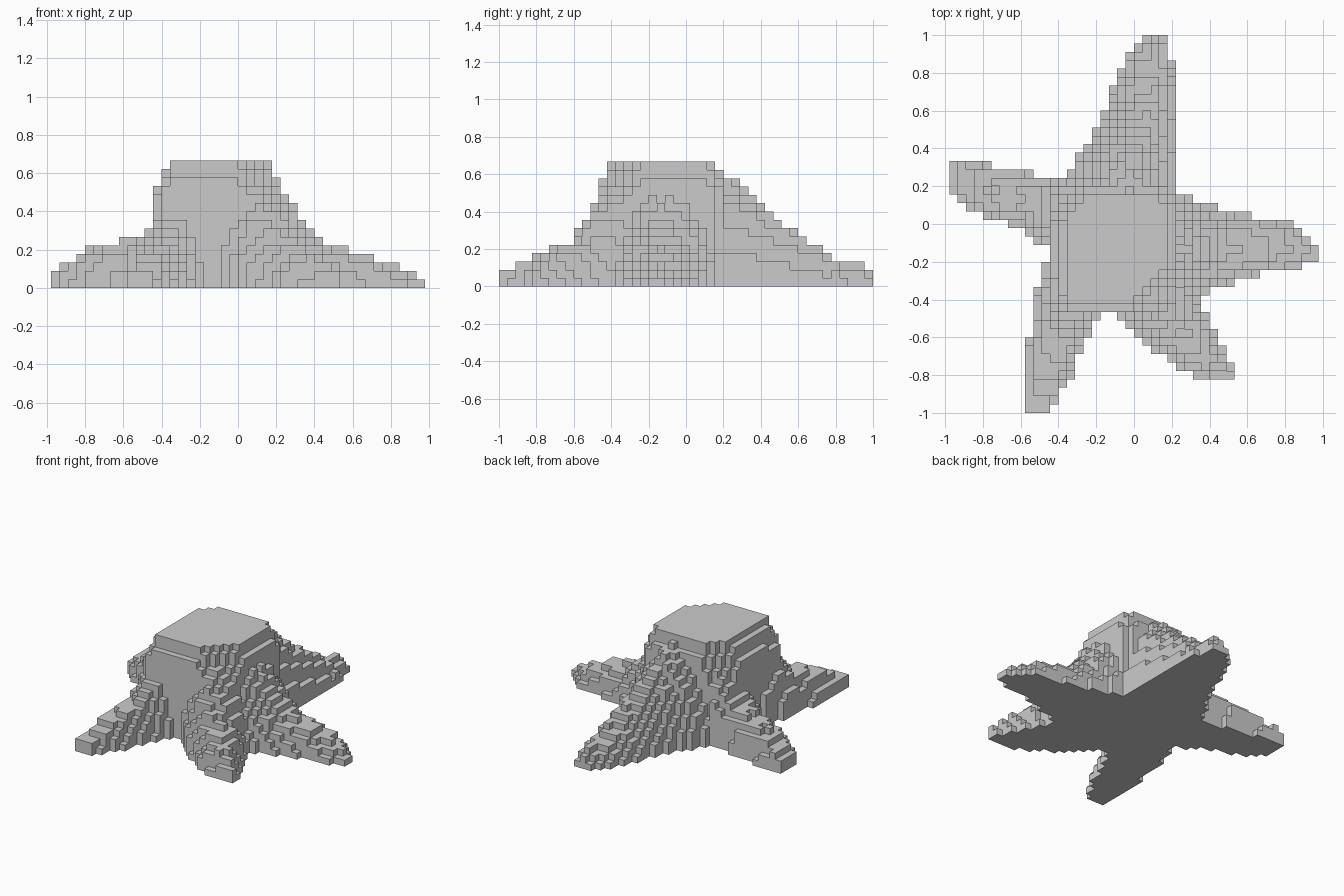
import bpy
import bmesh
import math
import random

default_cube = bpy.data.objects.get("Cube")
if default_cube:
    bpy.data.objects.remove(default_cube, do_unlink=True)

random.seed(4)
VOXEL = 2 / 45
COLUMNS, ROWS, LAYERS = 44, 45, 15

# Each root: direction in degrees, ridge position across, roundness,
# and stations of (distance along, right edge, left edge, ridge height)
ROOTS = {
    "back": (90, 0.42, 2, [
        (0.13, -0.22, 0.36, 0.64), (0.3, -0.22, 0.34, 0.53),
        (0.47, -0.22, 0.22, 0.38), (0.62, -0.22, 0.14, 0.27),
        (0.78, -0.22, 0.1, 0.16), (0.94, -0.185, 0, 0.1), (1, -0.18, -0.04, 0.05)]),
    "left": (0, 0.5, 2.2, [
        (0.1, -0.4, 0.21, 0.6), (0.24, -0.42, 0.18, 0.48),
        (0.36, -0.37, 0.11, 0.33), (0.5, -0.32, 0.08, 0.21),
        (0.7, -0.262, 0.03, 0.17), (0.84, -0.24, 0, 0.11), (0.98, -0.17, -0.11, 0.05)]),
    "right": (180, 0.4, 4, [
        (0.36, -0.25, 0.14, 0.45), (0.5, -0.26, 0.1, 0.29), (0.6, -0.29, 0.02, 0.25),
        (0.76, -0.312, -0.02, 0.2), (0.9, -0.34, -0.1, 0.14), (0.98, -0.34, -0.15, 0.09)]),
    "front_right": (-90, 0.5, 3, [
        (0.22, -0.49, -0.2, 0.42), (0.4, -0.53, -0.15, 0.42),
        (0.48, -0.53, -0.18, 0.36), (0.56, -0.54, -0.23, 0.26),
        (0.65, -0.57, -0.27, 0.23), (0.8, -0.57, -0.33, 0.18), (1, -0.58, -0.44, 0.09)]),
    "front_left": (-48, 0.5, 2.2, [
        (0.24, -0.41, 0.07, 0.64), (0.44, -0.39, 0.03, 0.45),
        (0.59, -0.36, -0.04, 0.28), (0.74, -0.345, -0.07, 0.2),
        (0.85, -0.27, -0.1, 0.14), (0.96, -0.18, -0.14, 0.07)]),
}


def root_height(x, y, degrees, ridge, power, stations):
    """Height of one root above a ground point, or zero outside it."""
    c, s = math.cos(math.radians(degrees)), math.sin(math.radians(degrees))
    along, across = x * c + y * s, y * c - x * s
    for a, b in zip(stations, stations[1:]):
        if a[0] <= along <= b[0]:
            t = (along - a[0]) / (b[0] - a[0])
            low, high, top = (p + (q - p) * t for p, q in zip(a[1:], b[1:]))
            if not low <= across <= high:
                return 0
            u = (across - low) / (high - low)
            u = (ridge - u) / ridge if u < ridge else (u - ridge) / (1 - ridge)
            bump = random.uniform(-0.35, 0.25) * VOXEL
            return max(VOXEL, top * (1 - 0.8 * u ** power) + bump)
    return 0


def trunk_height(x, y):
    """Height of the steep, flat-topped trunk with two chamfered corners."""
    x, y = x + 0.1, y + 0.135
    for layer in range(LAYERS, 0, -1):
        drop = LAYERS - layer
        flare = min(0.06, 0.016 * drop)
        rounded = abs(x / (0.275 + flare)) ** 6 + abs(y / (0.29 + flare)) ** 6 <= 1
        if rounded and -0.43 - 0.02 * drop <= x - y <= 0.36 + 0.03 * drop:
            return layer * VOXEL
    return 0


def column_layers(i, j):
    x = (i + 0.5 - COLUMNS / 2) * VOXEL
    y = (j + 0.5 - ROWS / 2) * VOXEL
    heights = [root_height(x, y, *root) for root in ROOTS.values()]
    top = max(heights + [trunk_height(x, y)])
    return min(LAYERS, round(top / VOXEL))


layers = {(i, j): column_layers(i, j) for i in range(COLUMNS) for j in range(ROWS)}

# Stepped stump surface: caps, base and exposed walls of every column
bm = bmesh.new()
corners = {}


def corner(i, j, k):
    if (i, j, k) not in corners:
        corners[i, j, k] = bm.verts.new(
            ((i - COLUMNS / 2) * VOXEL, (j - ROWS / 2) * VOXEL, k * VOXEL))
    return corners[i, j, k]


def face(*points):
    bm.faces.new([corner(*p) for p in points])


SIDES = [((1, 0), (1, 0), (1, 1)), ((0, 1), (1, 1), (0, 1)),
         ((-1, 0), (0, 1), (0, 0)), ((0, -1), (0, 0), (1, 0))]
for (i, j), top in layers.items():
    if not top:
        continue
    square = [(i, j), (i + 1, j), (i + 1, j + 1), (i, j + 1)]
    face(*[(a, b, top) for a, b in square])
    face(*[(a, b, 0) for a, b in reversed(square)])
    for (di, dj), (ai, aj), (bi, bj) in SIDES:
        for k in range(layers.get((i + di, j + dj), 0), top):
            face((i + ai, j + aj, k), (i + bi, j + bj, k),
                 (i + bi, j + bj, k + 1), (i + ai, j + aj, k + 1))

# Merge flush faces into larger flat ones
bmesh.ops.dissolve_limit(bm, angle_limit=0.01, verts=bm.verts[:], edges=bm.edges[:])
mesh = bpy.data.meshes.new("stump_with_roots")
bm.to_mesh(mesh)
bm.free()
stump = bpy.data.objects.new("stump_with_roots", mesh)
bpy.context.collection.objects.link(stump)

# Plain grey material
GREY = (0.6, 0.6, 0.6, 1)
grey = bpy.data.materials.new("stone_grey")
grey.use_nodes = True
grey.diffuse_color = GREY
grey.node_tree.nodes["Principled BSDF"].inputs["Base Color"].default_value = GREY
mesh.materials.append(grey)
